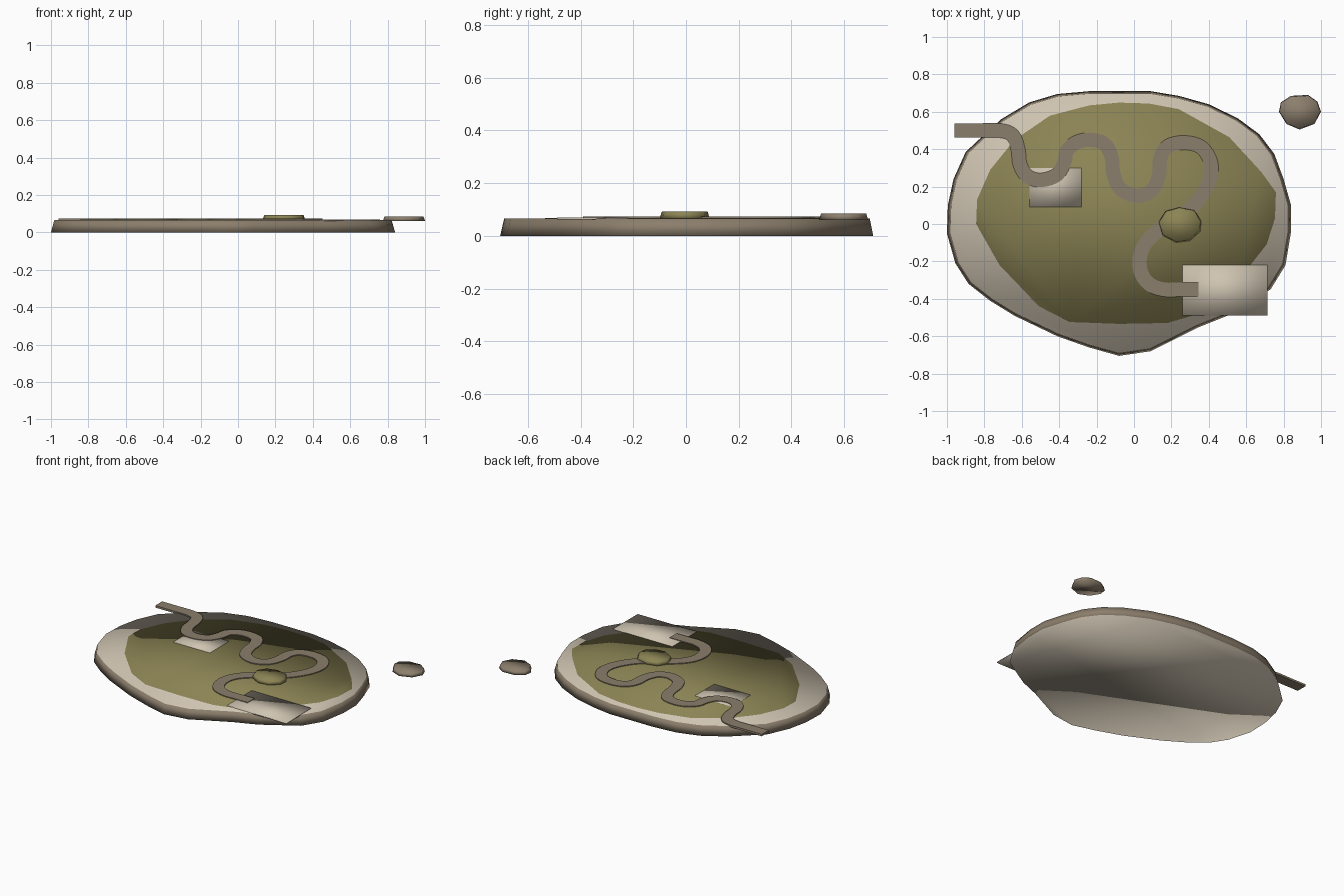
import bpy
import bmesh
from mathutils import Vector

cube = bpy.data.objects.get("Cube")
if cube:
    bpy.data.objects.remove(cube, do_unlink=True)


def make_material(name, color):
    mat = bpy.data.materials.new(name)
    mat.use_nodes = True
    mat.diffuse_color = (*color, 1)
    mat.node_tree.nodes["Principled BSDF"].inputs["Base Color"].default_value = (*color, 1)
    return mat


sand = make_material("pale sand", (.62, .55, .44))
earth = make_material("taupe earth", (.26, .21, .15))
grass = make_material("olive grass", (.26, .23, .09))


def finish(name, bm, materials, smooth):
    bmesh.ops.recalc_face_normals(bm, faces=bm.faces)
    for face in bm.faces:
        face.smooth = smooth
        # The last material goes on the walls, the first on top and underside
        face.material_index = 0 if abs(face.normal.z) > .7 else len(materials) - 1
    mesh = bpy.data.meshes.new(name)
    bm.to_mesh(mesh)
    bm.free()
    for mat in materials:
        mesh.materials.append(mat)
    obj = bpy.data.objects.new(name, mesh)
    bpy.context.collection.objects.link(obj)
    return obj


def slab(name, outline, bottom, top, taper, materials):
    """Extrude an outline upwards, narrowing it towards its middle."""
    bm = bmesh.new()
    points = [Vector((x, y, 0)) for x, y in outline]
    middle = sum(points, Vector()) / len(points)
    lower = [bm.verts.new((p.x, p.y, bottom)) for p in points]
    upper = []
    for p in points:
        q = middle + (p - middle) * taper
        upper.append(bm.verts.new((q.x, q.y, top)))
    bm.faces.new(lower)
    bm.faces.new(upper)
    for i in range(len(points)):
        j = (i + 1) % len(points)
        bm.faces.new((lower[i], lower[j], upper[j], upper[i]))
    return finish(name, bm, materials, True)


def rectangle(left, right, front, back):
    return [(left, front), (right, front), (right, back), (left, back)]


def spline(points, steps):
    """Pass a smooth line through the points."""
    pts = [Vector(p) for p in points]
    pts = [pts[0] * 2 - pts[1]] + pts + [pts[-1] * 2 - pts[-2]]
    line = []
    for a, b, c, d in zip(pts, pts[1:], pts[2:], pts[3:]):
        for s in range(steps):
            t = s / steps
            line.append(b + (c - a) * t / 2
                        + (a * 2 - b * 5 + c * 4 - d) * t * t / 2
                        + (b * 3 - a - c * 3 + d) * t ** 3 / 2)
    return line + [pts[-2]]


def ribbon(name, line, width, bottom, top, material):
    """Sweep a flat box section along a line."""
    bm = bmesh.new()
    rings = []
    for i, p in enumerate(line):
        along = line[min(i + 1, len(line) - 1)] - line[max(i - 1, 0)]
        side = Vector((-along.y, along.x)).normalized() * width / 2
        a, b = p + side, p - side
        rings.append([bm.verts.new((*q, z)) for q, z in
                      ((a, bottom), (b, bottom), (b, top), (a, top))])
    for r, s in zip(rings, rings[1:]):
        for k in range(4):
            n = (k + 1) % 4
            bm.faces.new((r[k], r[n], s[n], s[k]))
    bm.faces.new(rings[0])
    bm.faces.new(rings[-1])
    return finish(name, bm, [material], False)


# Island base with sandy top and earthen rim
island_outline = [
    (-.24, .71), (-.41, .695), (-.56, .65), (-.71, .56), (-.82, .46), (-.9, .385),
    (-.965, .24), (-.995, .1), (-1, -.05), (-.955, -.21), (-.885, -.32),
    (-.77, -.41), (-.64, -.49), (-.41, -.6), (-.24, -.66), (-.08, -.705),
    (.09, -.68), (.35, -.55), (.5, -.49), (.73, -.35), (.81, -.22),
    (.84, -.04), (.84, .1), (.8, .24), (.75, .375), (.67, .48),
    (.555, .565), (.4, .64), (.24, .685), (.09, .71)]
slab("island_base", island_outline, 0, .066, .98, [sand, earth])

# Grass field
grass_outline = [
    (-.08, .65), (-.24, .635), (-.45, .58), (-.64, .45), (-.77, .29), (-.84, .13),
    (-.845, 0), (-.72, -.22), (-.51, -.44), (-.345, -.525), (-.08, -.535),
    (.18, -.53), (.35, -.48), (.56, -.3), (.71, -.11), (.755, .03),
    (.76, .17), (.68, .28), (.51, .465), (.24, .615), (.08, .645)]
slab("grass_field", grass_outline, .06, .068, .998, [grass])

# Sandy plates under the path
slab("small_sand_plate", rectangle(-.56, -.28, .09, .3), .062, .07, 1, [sand])
slab("large_sand_plate", rectangle(.26, .715, -.49, -.22), .062, .07, 1, [sand])

# Winding path
path_points = [
    (-.96, .5), (-.84, .5), (-.72, .5), (-.65, .475), (-.62, .4), (-.61, .32),
    (-.57, .255), (-.495, .235), (-.41, .265), (-.37, .34), (-.36, .39),
    (-.31, .435), (-.24, .45), (-.16, .43), (-.12, .36), (-.11, .27),
    (-.07, .185), (.02, .15), (.1, .185), (.135, .27), (.14, .35), (.18, .415),
    (.27, .435), (.36, .41), (.41, .33), (.405, .24), (.36, .15), (.29, .07),
    (.19, .01), (.08, -.08), (.035, -.16), (.035, -.25), (.08, -.32),
    (.16, -.35), (.25, -.35), (.345, -.35)]
ribbon("winding_path", spline(path_points, 4), .076, .06, .074, earth)

# Low bush on the path and the rock lying off the shore
bush_outline = [(.13, .01), (.17, .07), (.245, .09), (.325, .075), (.36, .015),
                (.355, -.04), (.3, -.09), (.225, -.1), (.15, -.06)]
slab("bush", bush_outline, .066, .093, .91, [grass])
rock_outline = [(.775, .6), (.785, .65), (.84, .685), (.93, .69), (.98, .655),
                (1, .6), (.965, .535), (.885, .505), (.815, .535)]
slab("offshore_rock", rock_outline, .061, .084, .93, [earth])
